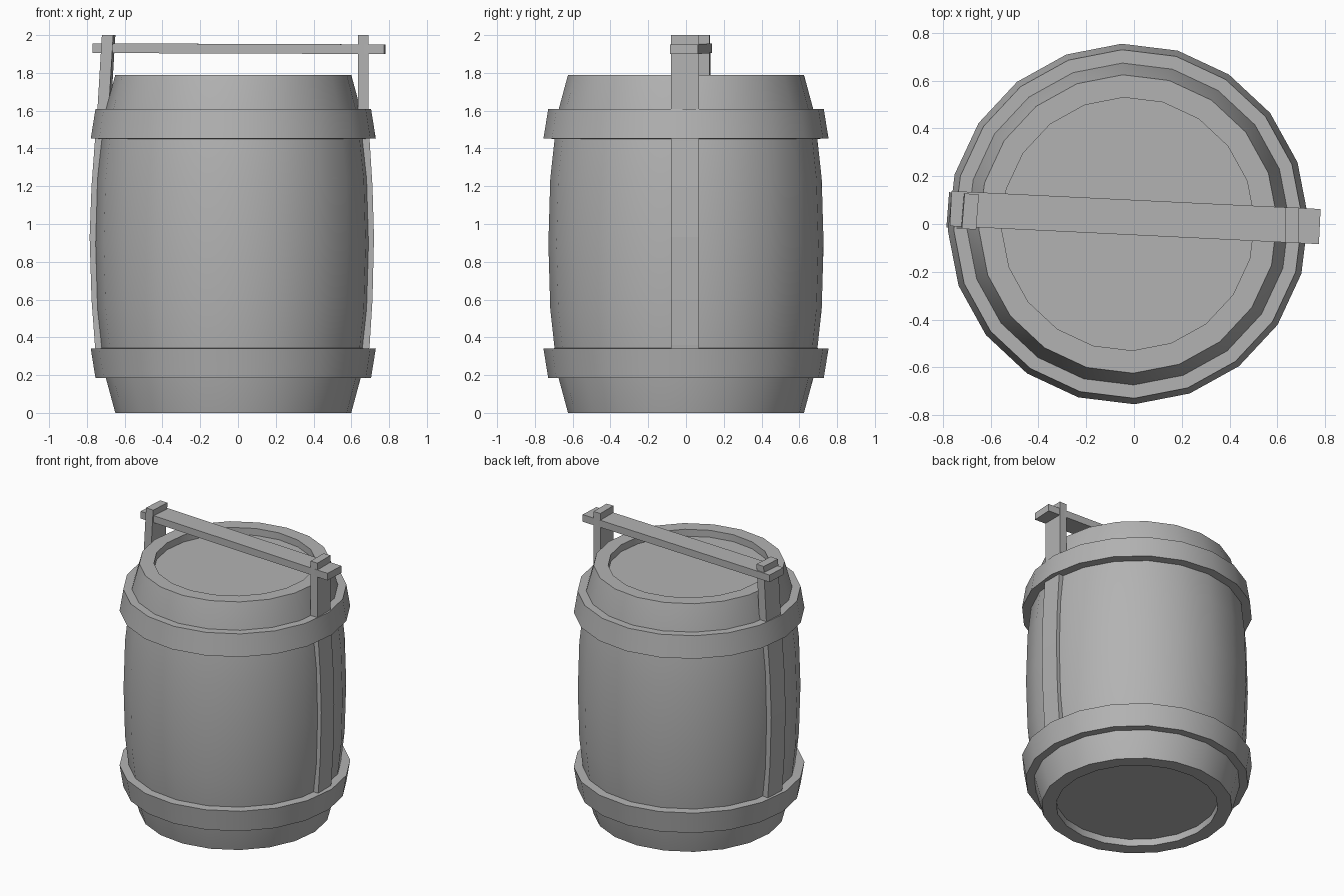
import bpy, bmesh, math
from mathutils import Matrix, Vector

if "Cube" in bpy.data.objects:
    bpy.data.objects.remove(bpy.data.objects["Cube"])

CX = -0.025          # barrel axis
SIDES = 20
PHASE = math.radians(2)

# Dark grey for every part
grey = bpy.data.materials.new("dark_grey")
grey.diffuse_color = (0.45, 0.45, 0.45, 1)
grey.use_nodes = True
grey.node_tree.nodes["Principled BSDF"].inputs["Base Color"].default_value = grey.diffuse_color


def make_object(name, bm, smooth=True):
    bmesh.ops.recalc_face_normals(bm, faces=bm.faces[:])
    mesh = bpy.data.meshes.new(name)
    bm.to_mesh(mesh)
    bm.free()
    mesh.materials.append(grey)
    obj = bpy.data.objects.new(name, mesh)
    bpy.context.collection.objects.link(obj)
    if smooth:
        bpy.ops.object.select_all(action='DESELECT')
        bpy.context.view_layer.objects.active = obj
        obj.select_set(True)
        bpy.ops.object.shade_smooth_by_angle(angle=math.radians(30))
    return obj


def lathe(name, profile, closed):
    """Revolve (radius, z) points; open profiles get flat end caps."""
    bm = bmesh.new()
    rings = []
    for r, z in profile:
        rings.append([bm.verts.new((CX + r * math.cos(PHASE + math.tau * i / SIDES),
                                    r * math.sin(PHASE + math.tau * i / SIDES), z))
                      for i in range(SIDES)])
    n = len(rings)
    for k in range(n if closed else n - 1):
        a, b = rings[k], rings[(k + 1) % n]
        for i in range(SIDES):
            j = (i + 1) % SIDES
            bm.faces.new((a[i], a[j], b[j], b[i]))
    if not closed:
        bm.faces.new(rings[0])
        bm.faces.new(rings[-1])
    return make_object(name, bm)


def strap(name, path, angle, offset, thick=0.055, width=0.145):
    """Bent plank; path holds (outer radius, z) points."""
    bm = bmesh.new()
    rot = Matrix.Rotation(angle, 4, 'Z')
    rings = []
    for r, z in path:
        rings.append([bm.verts.new(rot @ Vector((x, y + offset, z)) + Vector((CX, 0, 0)))
                      for x, y in ((r, -width / 2), (r, width / 2),
                                   (r - thick, width / 2), (r - thick, -width / 2))])
    for a, b in zip(rings, rings[1:]):
        for i in range(4):
            j = (i + 1) % 4
            bm.faces.new((a[i], a[j], b[j], b[i]))
    bm.faces.new(rings[0])
    bm.faces.new(rings[-1])
    return make_object(name, bm, smooth=False)


# Barrel body, with recessed lid and base
H = 1.79
half = [(0.53, 0.05), (0.53, 0), (0.625, 0), (0.675, 0.185), (0.696, 0.34), (0.719, 0.55)]
lathe("barrel_body", half + [(0.729, H / 2)] + [(r, H - z) for r, z in reversed(half)], False)

# Two hoops; both widen upwards at the bottom and narrow at the top
hoop = [(0.67, 0.185), (0.73, 0.185), (0.755, 0.34), (0.68, 0.343)]
lathe("lower_hoop", hoop, True)
lathe("upper_hoop", [(r, H + 0.003 - z) for r, z in hoop], True)

# Side straps rising into handle posts
strap("right_strap", [(0.705, 0.22), (0.722, 0.36), (0.737, 0.6), (0.745, 0.93),
                      (0.737, 1.2), (0.722, 1.44), (0.716, 1.6), (0.715, 2.0)],
      0, -0.005, width=0.148)
strap("left_strap", [(0.713, 0.22), (0.729, 0.36), (0.747, 0.6), (0.757, 0.93),
                     (0.747, 1.2), (0.729, 1.44), (0.716, 1.6), (0.692, 2.0)],
      math.radians(175.5), 0, thick=0.06, width=0.148)

# Carrying bar through both posts
bm = bmesh.new()
bmesh.ops.create_cube(bm, size=1)
bm.transform(Matrix.Translation((0.005, 0.027, 1.928))
             @ Matrix.Rotation(math.radians(-2.8), 4, 'Z')
             @ Matrix.Rotation(math.radians(0.2), 4, 'Y')
             @ Matrix.Diagonal((1.547, 0.147, 0.051, 1)))
make_object("handle_bar", bm, smooth=False)
